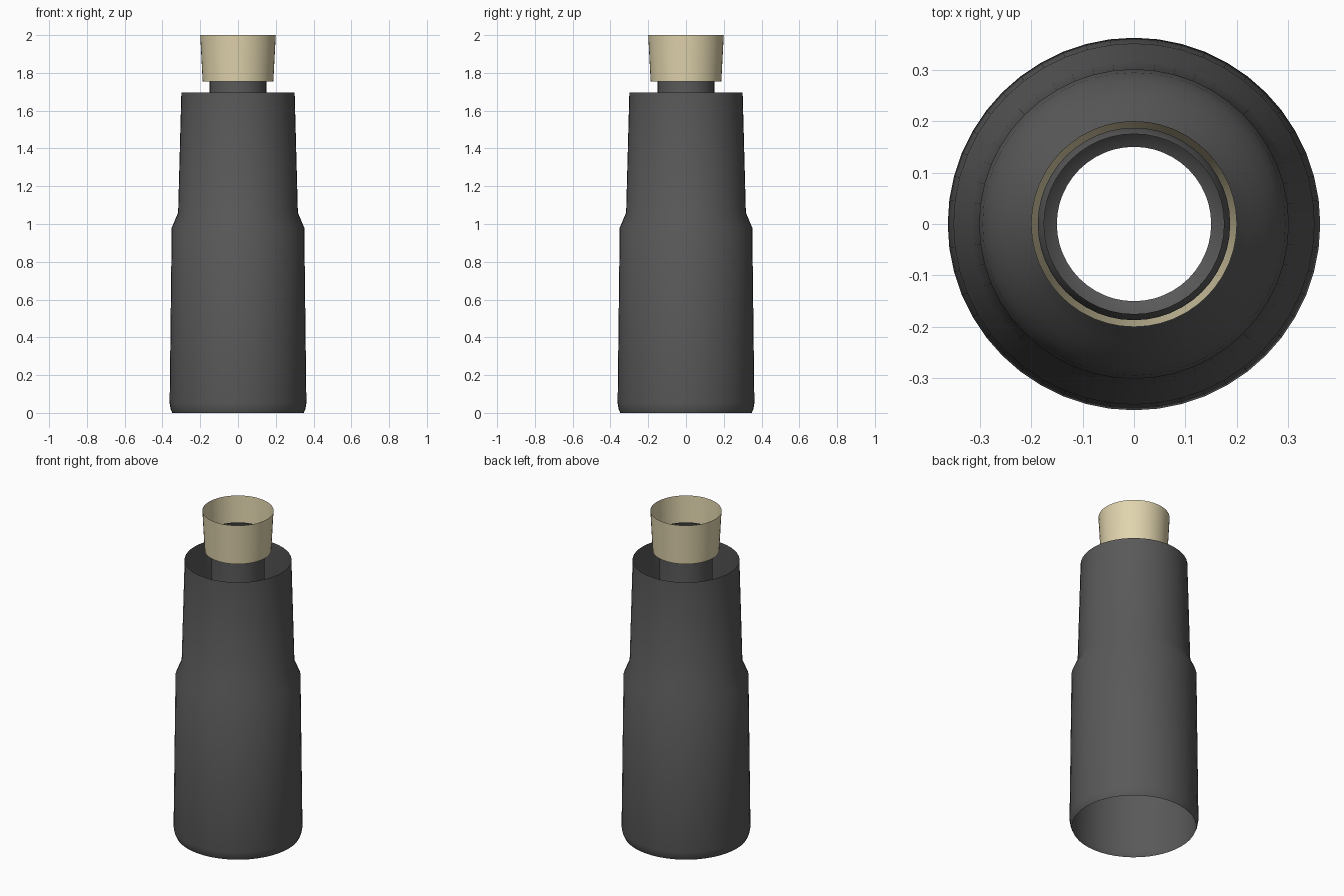
import bpy, bmesh, math

if "Cube" in bpy.data.objects:
    bpy.data.objects.remove(bpy.data.objects["Cube"])

SEGMENTS = 48


def material(name, color):
    mat = bpy.data.materials.new(name)
    mat.diffuse_color = (*color, 1)
    mat.use_nodes = True
    mat.node_tree.nodes["Principled BSDF"].inputs["Base Color"].default_value = mat.diffuse_color
    return mat


def lathe(name, profile, mat):
    """Revolve an open (radius, z) profile into a thin shell."""
    bm = bmesh.new()
    rings = []
    for r, z in profile:
        rings.append([bm.verts.new((r * math.cos(a), r * math.sin(a), z))
                      for a in (2 * math.pi * i / SEGMENTS for i in range(SEGMENTS))])
    for low, high in zip(rings, rings[1:]):
        for i in range(SEGMENTS):
            j = (i + 1) % SEGMENTS
            bm.faces.new((low[i], low[j], high[j], high[i]))
    mesh = bpy.data.meshes.new(name)
    bm.to_mesh(mesh)
    bm.free()
    mesh.materials.append(mat)
    obj = bpy.data.objects.new(name, mesh)
    bpy.context.collection.objects.link(obj)
    bpy.ops.object.select_all(action='DESELECT')
    bpy.context.view_layer.objects.active = obj
    obj.select_set(True)
    bpy.ops.object.shade_smooth_by_angle(angle=math.radians(35))
    return obj


dark = material("dark_grey", (0.1, 0.1, 0.1))
tan = material("cork_tan", (0.75, 0.66, 0.42))

# Outer body: open sleeve with a step halfway up
lathe("body", [(0.348, 0), (0.357, 0.02), (0.362, 0.05), (0.351, 0.98),
               (0.317, 1.06), (0.30, 1.695)], dark)

# Inner bottle: shoulder curve, straight neck and flared lip
shoulder = []
for i in range(9):
    t = i / 8
    shoulder.append((0.225 + 0.075 * math.cos(math.pi * t), 1.15 + 0.3 * t))
lathe("neck", [(0.315, 1.06)] + shoulder +
      [(0.15, 1.755), (0.18, 1.775), (0.187, 1.79), (0.187, 1.82), (0.175, 1.845)], dark)

# Stopper: tapered open ring around the lip
lathe("stopper", [(0.187, 1.755), (0.20, 2.0)], tan)
